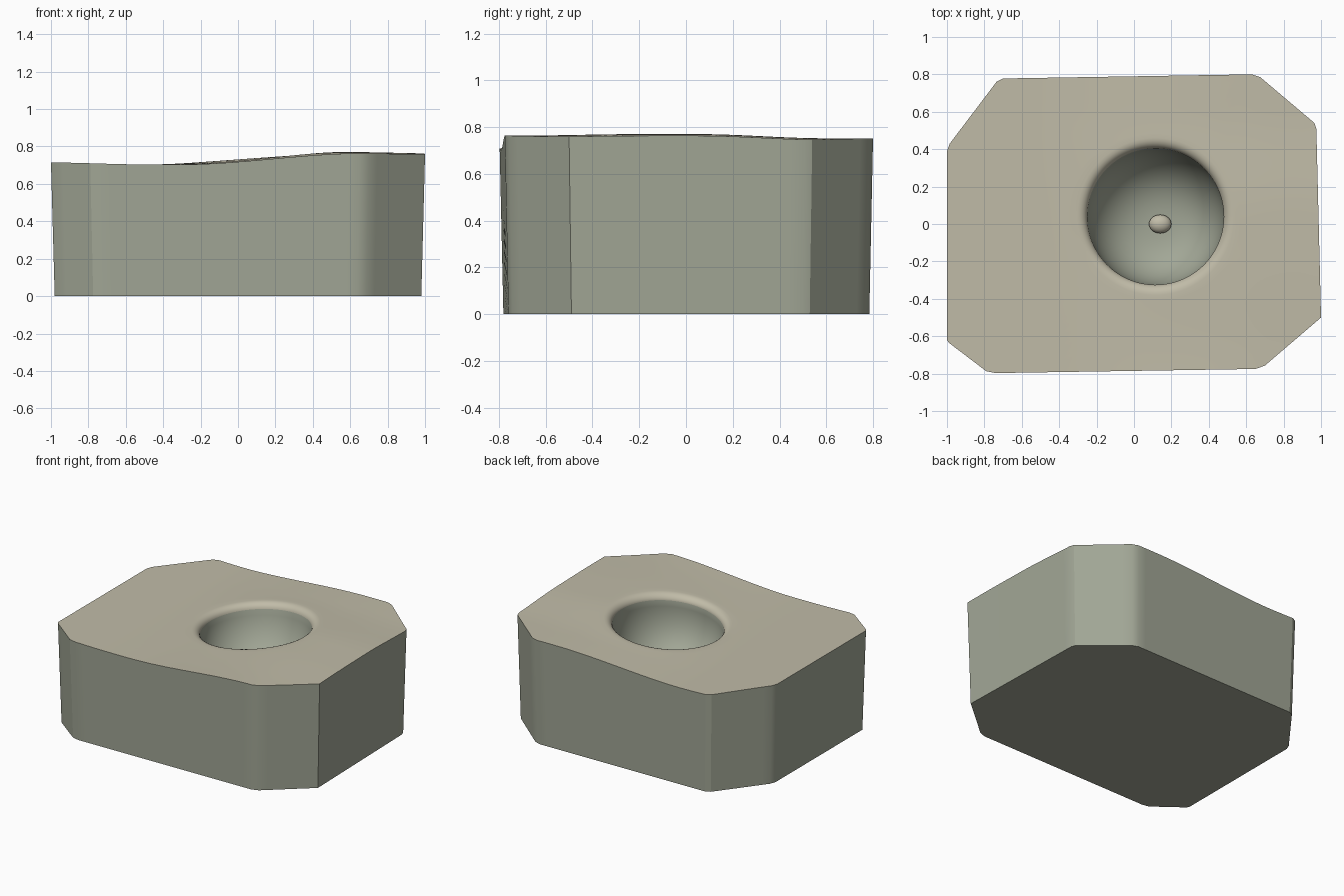
import bpy, bmesh
from math import sin, cos, pi, atan2, radians
from mathutils import Vector

if "Cube" in bpy.data.objects:
    bpy.data.objects.remove(bpy.data.objects["Cube"])

# block outline seen from above, counter-clockwise
OUTLINE = [(1.0, -0.50), (0.975, 0.51), (0.965, 0.54), (0.675, 0.785), (0.63, 0.80),
           (-0.70, 0.778), (-0.735, 0.76), (-0.985, 0.43), (-1.0, 0.39), (-1.0, -0.62),
           (-0.99, -0.635), (-0.79, -0.787), (-0.74, -0.797), (0.65, -0.775), (0.70, -0.757)]
CENTRE = Vector((0.115, 0.04))
FLOOR = Vector((0.14, 0.0))
RIM, WALL, FLOOR_Z = 0.42, 0.365, 0.34


def material(name, rgb):
    m = bpy.data.materials.new(name)
    m.diffuse_color = (*rgb, 1)
    m.use_nodes = True
    m.node_tree.nodes["Principled BSDF"].inputs["Base Color"].default_value = m.diffuse_color
    return m


side_mat = material("olive_grey", (0.36, 0.385, 0.305))
top_mat = material("warm_grey", (0.53, 0.50, 0.39))


def step(t):
    t = max(0.0, min(1.0, t))
    return t * t * (3 - 2 * t)


def top_height(x, y):
    shift = 0.20 * step((y + 0.8) / 1.3) - 0.10
    rise = step((x + 0.42 + shift) / 1.0)
    z = 0.703 + 0.067 * rise
    z += 0.012 * step((-x - 0.45) / 0.6) - 0.008 * step((x - 0.6) / 0.5)
    z -= rise * (0.018 * step((y - 0.05) / 0.55) + 0.006 * step((-y - 0.2) / 0.5))
    return z


def finish(bm, name, mats, angle=25):
    bmesh.ops.recalc_face_normals(bm, faces=bm.faces)
    me = bpy.data.meshes.new(name)
    for m in mats:
        me.materials.append(m)
    bm.to_mesh(me)
    bm.free()
    ob = bpy.data.objects.new(name, me)
    bpy.context.collection.objects.link(ob)
    bpy.context.view_layer.objects.active = ob
    ob.select_set(True)
    bpy.ops.object.shade_smooth_by_angle(angle=radians(angle))
    ob.select_set(False)
    return ob


# resample the outline
edge = []
for i, p in enumerate(OUTLINE):
    a, b = Vector(p), Vector(OUTLINE[(i + 1) % len(OUTLINE)])
    n = max(1, round((b - a).length / 0.06))
    edge += [a.lerp(b, k / n) for k in range(n)]
angles = [atan2(p.y - CENTRE.y, p.x - CENTRE.x) for p in edge]


def rim_point(a, r, drop):
    x, y = CENTRE.x + r * cos(a), CENTRE.y + r * sin(a)
    return x, y, top_height(x, y) - drop


# tapered sides
rings = [[(p.x * 0.98, p.y * 0.98, 0.0) for p in edge],
         [(p.x, p.y, top_height(p.x, p.y)) for p in edge]]
# wavy top
for k in range(1, 15):
    ring = []
    for p, a in zip(edge, angles):
        m = p.lerp(CENTRE + RIM * Vector((cos(a), sin(a))), k / 14)
        ring.append((m.x, m.y, top_height(m.x, m.y)))
    rings.append(ring)
# rounded rim
for k in range(1, 6):
    t = k / 5 * radians(80)
    rings.append([rim_point(a, RIM - (RIM - WALL) * sin(t) / sin(radians(80)),
                            0.05 * (1 - cos(t))) for a in angles])
bowl_start = len(rings) - 2
# bowl
for k in range(1, 13):
    t = k / 13 * pi / 2
    ring = []
    for a in angles:
        c = CENTRE.lerp(FLOOR, sin(t))
        r = WALL * cos(t) ** 0.75
        z0 = rim_point(a, WALL, 0.041)[2]
        ring.append((c.x + r * cos(a), c.y + r * sin(a), z0 + (FLOOR_Z - z0) * sin(t)))
    rings.append(ring)

bm = bmesh.new()
loops = [[bm.verts.new(v) for v in ring] for ring in rings]
n = len(edge)
for k, (lo, hi) in enumerate(zip(loops, loops[1:])):
    for i in range(n):
        f = bm.faces.new((lo[i], lo[(i + 1) % n], hi[(i + 1) % n], hi[i]))
        f.material_index = 1 if 0 < k <= bowl_start else 0
bm.faces.new(loops[0][::-1])
tip = bm.verts.new((FLOOR.x, FLOOR.y, FLOOR_Z))
for i in range(n):
    bm.faces.new((loops[-1][i], loops[-1][(i + 1) % n], tip))
finish(bm, "hollowed_block", [side_mat, top_mat])

# small knob at the bottom of the bowl
bm = bmesh.new()
bmesh.ops.create_uvsphere(bm, u_segments=24, v_segments=12, radius=1)
bmesh.ops.scale(bm, vec=(0.06, 0.05, 0.04), verts=bm.verts)
bmesh.ops.translate(bm, vec=(FLOOR.x, FLOOR.y, FLOOR_Z + 0.02), verts=bm.verts)
finish(bm, "bowl_knob", [top_mat], 60)
